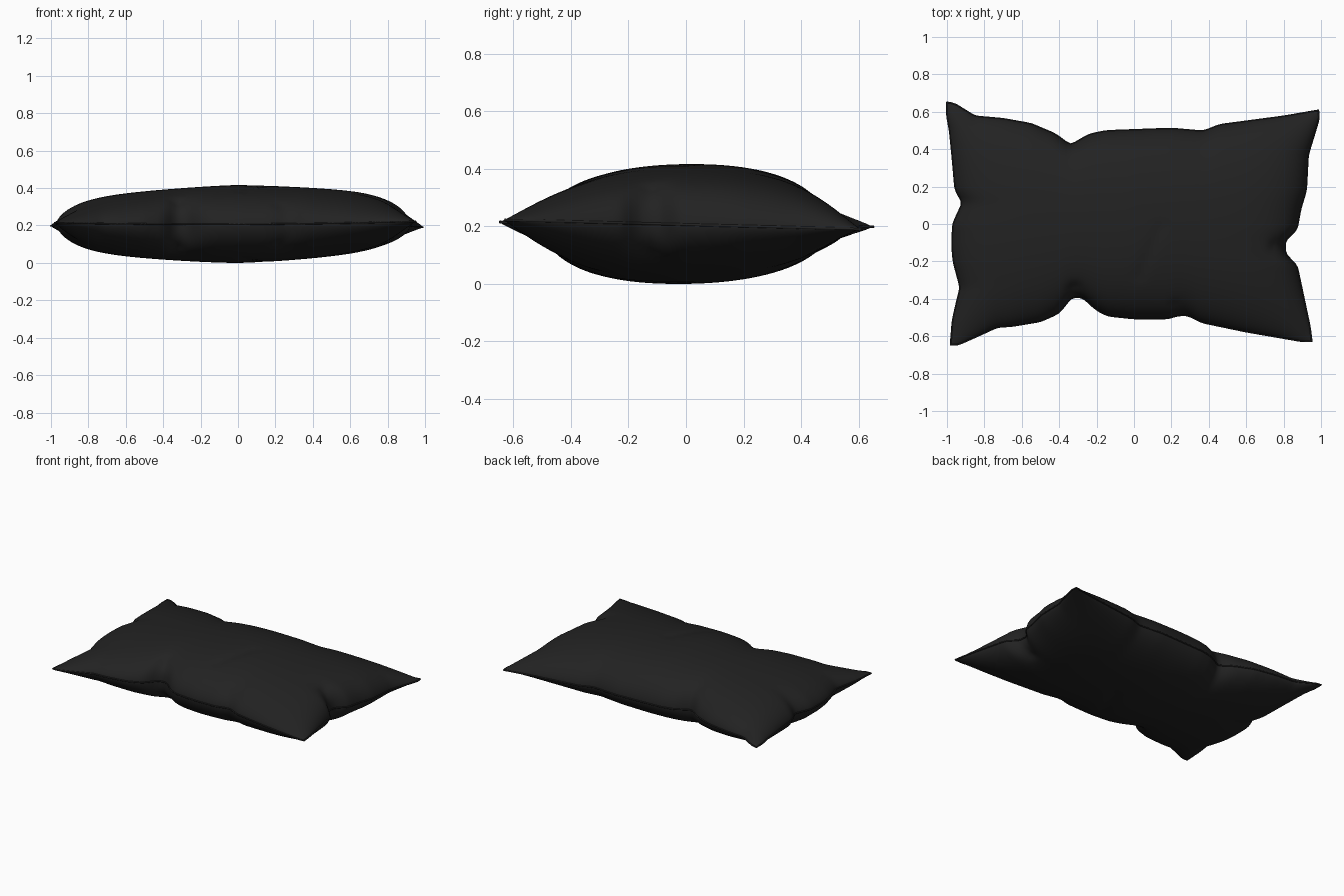
import bpy, bmesh, math
from mathutils import Vector

if "Cube" in bpy.data.objects:
    bpy.data.objects.remove(bpy.data.objects["Cube"])

# Seam outline seen from above, one run per side
FRONT = [(-.98, -.645), (-.94, -.645), (-.85, -.605), (-.73, -.55), (-.65, -.545), (-.5, -.52), (-.4, -.475),
         (-.335, -.39), (-.275, -.39), (-.2, -.46), (-.14, -.49), (0, -.505), (.18, -.505),
         (.24, -.487), (.29, -.487), (.36, -.525), (.6, -.575), (.9, -.627), (.95, -.627)]
BACK = [(-1, .65), (-.96, .643), (-.85, .575), (-.7, .562), (-.55, .535), (-.42, .48), (-.34, .42),
        (-.24, .478), (-.15, .497), (.2, .51), (.37, .495), (.46, .53), (.8, .575), (.985, .607)]
LEFT = [(-.98, -.645), (-.97, -.52), (-.955, -.45), (-.928, -.34), (-.965, -.2), (-.972, -.12), (-.968, 0),
        (-.915, .115), (-.955, .18), (-.97, .35), (-.985, .5), (-1, .58), (-1, .65)]
RIGHT = [(.95, -.627), (.94, -.55), (.87, -.22), (.81, -.165), (.805, -.09), (.87, -.03),
         (.89, .08), (.92, .18), (.93, .37), (.97, .5), (.99, .57), (.985, .607)]

# Creases: start, end, width, depth
CREASES = [((-.31, -.40), (-.32, -.34), .03, .02), ((.80, -.13), (.75, -.12), .03, .015),
           ((.27, -.49), (.22, -.43), .025, .01), ((.03, -.28), (.14, -.02), .03, .006)]

NU, NV = 120, 84


def along(pts, t, axis):
    """Smooth point on an outline run, found by its main axis."""
    a, b = pts[0][axis], pts[-1][axis]
    s = a + (b - a) * t
    o = 1 - axis

    def look(s):
        s = min(max(s, a), b)
        for p, q in zip(pts, pts[1:]):
            if s <= q[axis] + 1e-9:
                k = (s - p[axis]) / max(q[axis] - p[axis], 1e-6)
                return p[o] + (q[o] - p[o]) * k
        return pts[-1][o]
    r = min(.018, s - a, b - s)
    val = (look(s - r) + 2 * look(s) + look(s + r)) / 4
    return Vector((s, val)) if axis == 0 else Vector((val, s))


def plan(u, v):
    """Blend the four outline runs; edge dents fade quickly inwards."""
    s, t = (u + 1) / 2, (v + 1) / 2
    c00, c10, c01, c11 = (Vector(p) for p in (FRONT[0], FRONT[-1], BACK[0], BACK[-1]))
    p = (c00 * (1 - s) + c10 * s) * (1 - t) + (c01 * (1 - s) + c11 * s) * t
    p = p + (along(FRONT, s, 0) - c00.lerp(c10, s)) * (1 - t) ** 4.5
    p = p + (along(BACK, s, 0) - c01.lerp(c11, s)) * t ** 4.5
    p = p + (along(LEFT, t, 1) - c00.lerp(c01, t)) * (1 - s) ** 9
    p = p + (along(RIGHT, t, 1) - c10.lerp(c11, t)) * s ** 9
    return p


def crease(p):
    total = 0
    for a, b, w, d in CREASES:
        a, b = Vector(a), Vector(b)
        k = max(0, min(1, (p - a).dot(b - a) / (b - a).length_squared))
        total += d * math.exp(-((p - a.lerp(b, k)).length / w) ** 2)
    return total


def point(u, v, side):
    p = plan(u, v)
    s, t = (u + 1) / 2, (v + 1) / 2
    seam = (.215 * (1 - s) + .222 * s) * (1 - t) + (.198 * (1 - s) + .19 * s) * t
    seam -= .012 * (1 - u * u) * (1 - t)
    w = v - side * .04 * (1 - v * v)
    puff = (max(0, 1 - abs(u) ** 7.4) * max(0, 1 - abs(w) ** 2.15)) ** .6
    if side > 0:
        h = .416 - (.08 * abs(u) ** 1.3 if u < 0 else .055 * u ** 1.5) - seam
    else:
        h = seam - (.07 if u < 0 else .09) * abs(u) ** 1.5
    h = h * puff - crease(p) * min(1, puff * 1.6)
    return Vector((p.x, p.y, seam + side * max(h, 0)))


def spaced(i, n):
    return math.sin(math.pi / 2 * (2 * i / n - 1))


# Pillow: two puffed panels sharing the seam
bm = bmesh.new()
grids = {}
for side in (1, -1):
    for i in range(NU + 1):
        for j in range(NV + 1):
            if side < 0 and (i in (0, NU) or j in (0, NV)):
                grids[side, i, j] = grids[1, i, j]
            else:
                grids[side, i, j] = bm.verts.new(point(spaced(i, NU), spaced(j, NV), side))
    for i in range(NU):
        for j in range(NV):
            quad = [grids[side, a, b] for a, b in ((i, j), (i + 1, j), (i + 1, j + 1), (i, j + 1))]
            bm.faces.new(quad if side > 0 else quad[::-1])
low = min(v.co.z for v in bm.verts)
for v in bm.verts:
    v.co.z -= low
ring = [(i, 0) for i in range(NU)] + [(NU, j) for j in range(NV)]
ring += [(i, NV) for i in range(NU, 0, -1)] + [(0, j) for j in range(NV, 0, -1)]
seam_path = [grids[1, i, j].co.copy() for i, j in ring]
mesh = bpy.data.meshes.new("pillow")
bm.to_mesh(mesh)
bm.free()
pillow = bpy.data.objects.new("pillow", mesh)
bpy.context.collection.objects.link(pillow)

# Thin stitched seam around the edge
curve = bpy.data.curves.new("seam", 'CURVE')
curve.dimensions = '3D'
curve.bevel_depth = .005
curve.bevel_resolution = 1
spline = curve.splines.new('POLY')
spline.points.add(len(seam_path) - 1)
for sp, co in zip(spline.points, seam_path):
    sp.co = (*co, 1)
spline.use_cyclic_u = True
seam_obj = bpy.data.objects.new("seam", curve)
bpy.context.collection.objects.link(seam_obj)

# Black cloth
cloth = bpy.data.materials.new("black_cloth")
cloth.diffuse_color = (.016, .016, .016, 1)
cloth.use_nodes = True
cloth.node_tree.nodes["Principled BSDF"].inputs["Base Color"].default_value = cloth.diffuse_color
for ob in (pillow, seam_obj):
    ob.data.materials.append(cloth)
bpy.context.view_layer.objects.active = pillow
pillow.select_set(True)
bpy.ops.object.shade_smooth_by_angle(angle=math.radians(50))
